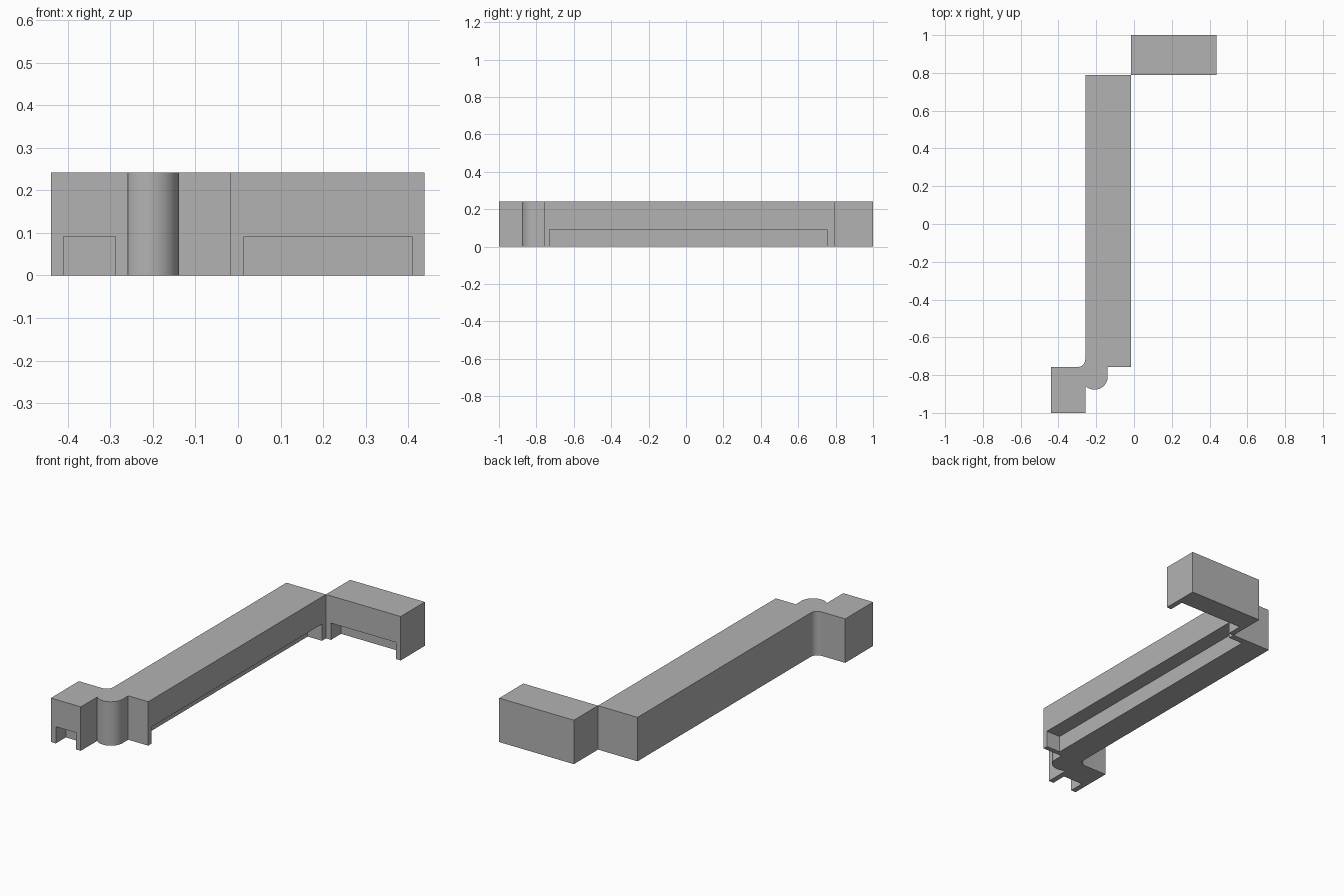
import bpy, bmesh
from math import sin, cos, radians

cube = bpy.data.objects.get("Cube")
if cube:
    bpy.data.objects.remove(cube, do_unlink=True)

HEIGHT = 0.242
NOTCH_H, NOTCH_D = 0.092, 0.087

grey = bpy.data.materials.new("plain grey")
grey.use_nodes = True
colour = (0.45, 0.45, 0.45, 1)
grey.diffuse_color = colour
grey.node_tree.nodes["Principled BSDF"].inputs["Base Color"].default_value = colour


def prism(name, outline, z0, z1):
    """Extrude a counter-clockwise footprint from z0 to z1."""
    bm = bmesh.new()
    base = bm.faces.new([bm.verts.new((x, y, z0)) for x, y in outline])
    top = bmesh.ops.extrude_face_region(bm, geom=[base])["geom"]
    bmesh.ops.translate(bm, vec=(0, 0, z1 - z0),
                        verts=[v for v in top if isinstance(v, bmesh.types.BMVert)])
    bmesh.ops.recalc_face_normals(bm, faces=bm.faces)
    mesh = bpy.data.meshes.new(name)
    bm.to_mesh(mesh)
    bm.free()
    mesh.materials.append(grey)
    obj = bpy.data.objects.new(name, mesh)
    bpy.context.collection.objects.link(obj)
    return obj


def rect(x0, x1, y0, y1):
    return [(x0, y0), (x1, y0), (x1, y1), (x0, y1)]


def arc(cx, cy, r, a0, a1, steps):
    angles = [radians(a0 + (a1 - a0) * i / steps) for i in range(steps + 1)]
    return [(cx + r * cos(a), cy + r * sin(a)) for a in angles]


def activate(obj):
    bpy.ops.object.select_all(action='DESELECT')
    obj.select_set(True)
    bpy.context.view_layer.objects.active = obj


def cut_notch(obj, x0, x1, y0, y1):
    """Cut a low recess into the underside, open to one side."""
    cutter = prism("notch_cutter", rect(x0, x1, y0, y1), -0.1, NOTCH_H)
    cutter.hide_render = True
    mod = obj.modifiers.new("notch", 'BOOLEAN')
    mod.operation, mod.solver, mod.object = 'DIFFERENCE', 'EXACT', cutter
    activate(obj)
    bpy.ops.object.modifier_apply(modifier=mod.name)
    bpy.data.objects.remove(cutter, do_unlink=True)


# Long beam, rounded knuckle and front block share one footprint
LEFT, RIGHT, BEND = -0.258, -0.017, -0.757
footprint = [(-0.44, -1), (LEFT, -1)]
footprint += arc(-0.209, -0.807, 0.07, 226, 360, 20)      # rounded knuckle
footprint += [(-0.139, BEND), (RIGHT, BEND), (RIGHT, 0.79), (LEFT, 0.79)]
footprint += arc(LEFT - 0.04, BEND + 0.04, 0.04, 0, -90, 10)  # cove corner
footprint += [(-0.44, BEND)]
beam = prism("beam_and_front_block", footprint, 0, HEIGHT)
cut_notch(beam, RIGHT - NOTCH_D, 0.1, -0.73, 0.755)
cut_notch(beam, -0.41, -0.288, -1.1, -1 + NOTCH_D)

# Rear block
rear = prism("rear_block", rect(RIGHT, 0.438, 0.79, 1), 0, HEIGHT)
cut_notch(rear, 0.014, 0.409, 0.7, 0.79 + NOTCH_D)

for part in (beam, rear):
    activate(part)
    bpy.ops.object.shade_smooth_by_angle(angle=radians(30))
